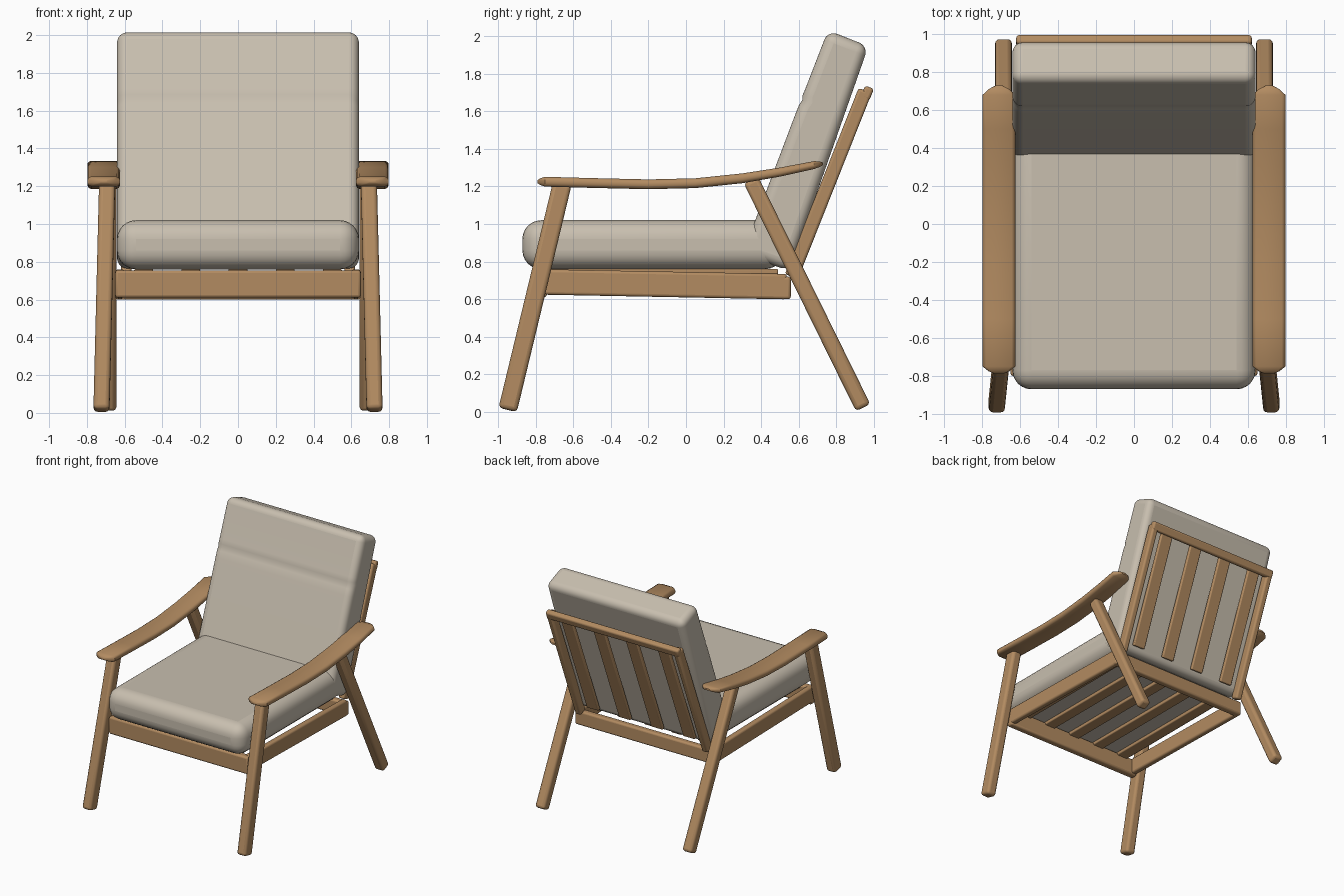
import bpy, bmesh
from mathutils import Vector, Matrix

if "Cube" in bpy.data.objects:
    bpy.data.objects.remove(bpy.data.objects["Cube"])


def material(name, color):
    m = bpy.data.materials.new(name)
    m.diffuse_color = (*color, 1)
    m.use_nodes = True
    m.node_tree.nodes["Principled BSDF"].inputs["Base Color"].default_value = m.diffuse_color
    return m


WOOD = material("wood", (0.45, 0.26, 0.12))
FABRIC = material("fabric", (0.58, 0.52, 0.43))


def finish(name, bm, mat, bevel=0.0, segments=3):
    bmesh.ops.recalc_face_normals(bm, faces=bm.faces)
    me = bpy.data.meshes.new(name)
    bm.to_mesh(me)
    bm.free()
    me.materials.append(mat)
    ob = bpy.data.objects.new(name, me)
    bpy.context.collection.objects.link(ob)
    if bevel:
        b = ob.modifiers.new("bevel", 'BEVEL')
        b.width, b.segments = bevel, segments
        b.limit_method, b.angle_limit = 'ANGLE', 0.8
    bpy.ops.object.select_all(action='DESELECT')
    ob.select_set(True)
    bpy.context.view_layer.objects.active = ob
    bpy.ops.object.shade_smooth_by_angle(angle=0.7)
    return ob


def box(name, lo, hi, mat, bevel, segments=3):
    lo, hi = Vector(lo), Vector(hi)
    bm = bmesh.new()
    bmesh.ops.create_cube(bm, size=1, matrix=Matrix.Translation((lo + hi) / 2)
                          @ Matrix.Diagonal((*(hi - lo), 1)))
    return finish(name, bm, mat, bevel, segments)


def beam(name, p0, p1, width, depth, bevel=0.015):
    """Rectangular bar from p0 to p1; width runs across x."""
    p0, p1 = Vector(p0), Vector(p1)
    z = (p1 - p0).normalized()
    y = z.cross(Vector((1, 0, 0))).normalized()
    x = y.cross(z)
    m = Matrix((x, y, z)).transposed().to_4x4()
    m.translation = (p0 + p1) / 2
    bm = bmesh.new()
    bmesh.ops.create_cube(bm, size=1, matrix=m @ Matrix.Diagonal(
        (width, depth, (p1 - p0).length, 1)))
    return finish(name, bm, WOOD, bevel)


# Seat cushion
box("seat_cushion", (-0.64, -0.87, 0.76), (0.64, 0.52, 1.02), FABRIC, 0.1, 6)

# Back cushion: side profile with a head-roll groove, extruded across x
profile = [(0.30, 0.84), (0.55, 0.75), (0.97, 1.945), (0.755, 2.03),
           (0.635, 1.72), (0.62, 1.685), (0.619, 1.66), (0.602, 1.635), (0.58, 1.58)]
bm = bmesh.new()
face = bm.faces.new([bm.verts.new((-0.64, y, z)) for y, z in profile])
ext = bmesh.ops.extrude_face_region(bm, geom=[face])
bmesh.ops.translate(bm, vec=(1.28, 0, 0),
                    verts=[v for v in ext['geom'] if isinstance(v, bmesh.types.BMVert)])
finish("back_cushion", bm, FABRIC, 0.075, 6)

# Seat frame cross rails and slats
box("front_rail", (-0.65, -0.80, 0.61), (0.65, -0.74, 0.755), WOOD, 0.015)
box("rear_rail", (-0.65, 0.50, 0.60), (0.65, 0.557, 0.72), WOOD, 0.015)
for i in range(5):
    x = (i - 2) * 0.25
    box("seat_slat", (x - 0.05, -0.76, 0.732), (x + 0.05, 0.49, 0.762), WOOD, 0.008)

# Back frame slats and top rail
for x in (-0.45, -0.15, 0.15, 0.45):
    beam("back_slat", (x, 0.59, 0.80), (x, 0.945, 1.69), 0.11, 0.03, 0.008)
bm = bmesh.new()
bmesh.ops.create_cube(bm, size=1, matrix=Matrix.Translation((0, 0.963, 1.695))
                      @ Matrix.Rotation(-0.38, 4, 'X') @ Matrix.Diagonal((1.24, 0.05, 0.07, 1)))
finish("back_top_rail", bm, WOOD, 0.015)

# Armrest stations: y, centre z, half width, half thickness
stations = [(-0.79, 1.225, 0.02, 0.008), (-0.775, 1.225, 0.055, 0.018),
            (-0.75, 1.225, 0.086, 0.026), (-0.5, 1.218, 0.086, 0.026),
            (-0.2, 1.211, 0.086, 0.026), (0.05, 1.217, 0.086, 0.026),
            (0.3, 1.243, 0.086, 0.026), (0.5, 1.276, 0.086, 0.024),
            (0.68, 1.313, 0.086, 0.021), (0.71, 1.318, 0.055, 0.015),
            (0.728, 1.320, 0.02, 0.007)]
section = [(1, -0.3), (1, 0.3), (0.93, 0.75), (0.78, 1), (-0.78, 1), (-0.93, 0.75),
           (-1, 0.3), (-1, -0.3), (-0.93, -0.75), (-0.78, -1), (0.78, -1), (0.93, -0.75)]

for s, side in ((-1, "left"), (1, "right")):
    # Side rail, back post and legs
    beam(side + "_side_rail", (s * 0.625, -0.77, 0.692), (s * 0.625, 0.535, 0.667), 0.05, 0.135)
    beam(side + "_back_post", (s * 0.592, 0.56, 0.72), (s * 0.592, 0.953, 1.71), 0.055, 0.075)
    beam(side + "_front_leg", (s * 0.723, -0.948, 0.012), (s * 0.693, -0.658, 1.215), 0.085, 0.1, 0.022)
    beam(side + "_rear_leg", (s * 0.687, 0.942, 0.023), (s * 0.687, 0.345, 1.235), 0.088, 0.085, 0.022)
    # Armrest
    bm = bmesh.new()
    rings = [[bm.verts.new((s * 0.711 + u * w, y, z + v * t)) for u, v in section]
             for y, z, w, t in stations]
    for a, b in zip(rings, rings[1:]):
        for k in range(len(section)):
            j = (k + 1) % len(section)
            bm.faces.new((a[k], a[j], b[j], b[k]))
    bm.faces.new(rings[0])
    bm.faces.new(rings[-1])
    finish(side + "_armrest", bm, WOOD)
